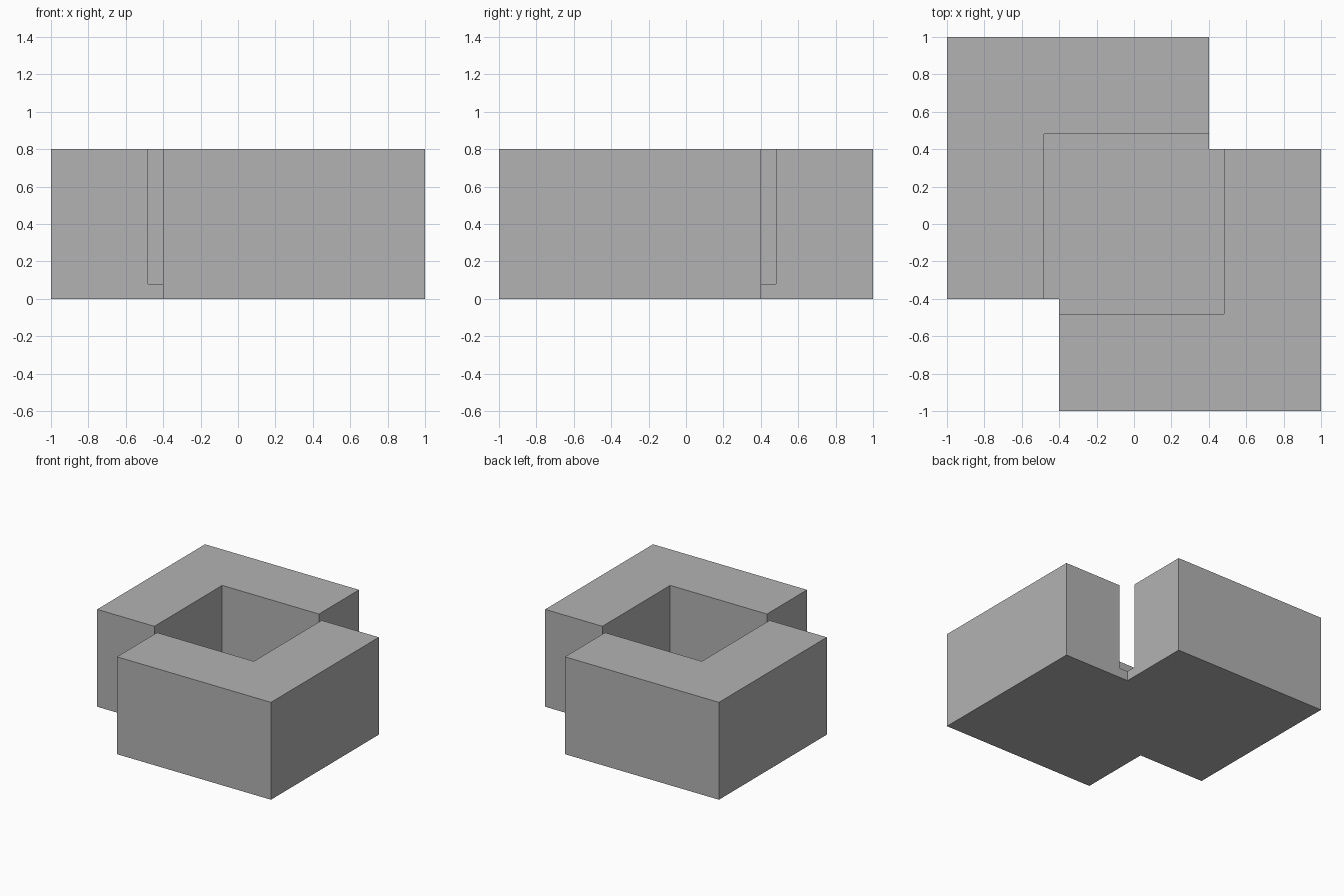
import bpy
import bmesh

if "Cube" in bpy.data.objects:
    bpy.data.objects.remove(bpy.data.objects["Cube"], do_unlink=True)

HEIGHT, FLOOR = 0.8, 0.08
OUTER, NOTCH, POCKET = 1.0, 0.4, 0.48

# Single grey material
grey = bpy.data.materials.new("plain_grey")
grey.use_nodes = True
colour = (0.45, 0.45, 0.45, 1.0)
grey.diffuse_color = colour
grey.node_tree.nodes["Principled BSDF"].inputs["Base Color"].default_value = colour


def prism(name, outline, bottom, top):
    """Extrude a flat outline upward into a solid."""
    bm = bmesh.new()
    base = bm.faces.new([bm.verts.new((x, y, bottom)) for x, y in outline])
    walls = bmesh.ops.extrude_face_region(bm, geom=[base], use_keep_orig=True)
    lifted = [v for v in walls["geom"] if isinstance(v, bmesh.types.BMVert)]
    bmesh.ops.translate(bm, verts=lifted, vec=(0, 0, top - bottom))
    bmesh.ops.recalc_face_normals(bm, faces=bm.faces)
    mesh = bpy.data.meshes.new(name)
    bm.to_mesh(mesh)
    bm.free()
    mesh.materials.append(grey)
    obj = bpy.data.objects.new(name, mesh)
    bpy.context.collection.objects.link(obj)
    return obj


# Block with two opposite corners notched; the second half is the first turned 180 degrees
half = [(-NOTCH, -NOTCH), (-NOTCH, -OUTER), (OUTER, -OUTER), (OUTER, NOTCH)]
block = prism("notched_tray", half + [(-x, -y) for x, y in half], 0, HEIGHT)

# Square pocket, which breaks through at the notches and leaves a thin floor
square = [(-POCKET, -POCKET), (POCKET, -POCKET), (POCKET, POCKET), (-POCKET, POCKET)]
cutter = prism("pocket_cutter", square, FLOOR, HEIGHT + 0.2)
cut = block.modifiers.new("pocket", "BOOLEAN")
cut.operation = "DIFFERENCE"
cut.solver = "EXACT"
cut.object = cutter

# Bake the cut and discard the cutter
bpy.context.view_layer.update()
baked = bpy.data.meshes.new_from_object(
    block.evaluated_get(bpy.context.evaluated_depsgraph_get()))
block.modifiers.clear()
block.data = baked
block.data.name = "notched_tray"
bpy.data.objects.remove(cutter, do_unlink=True)
